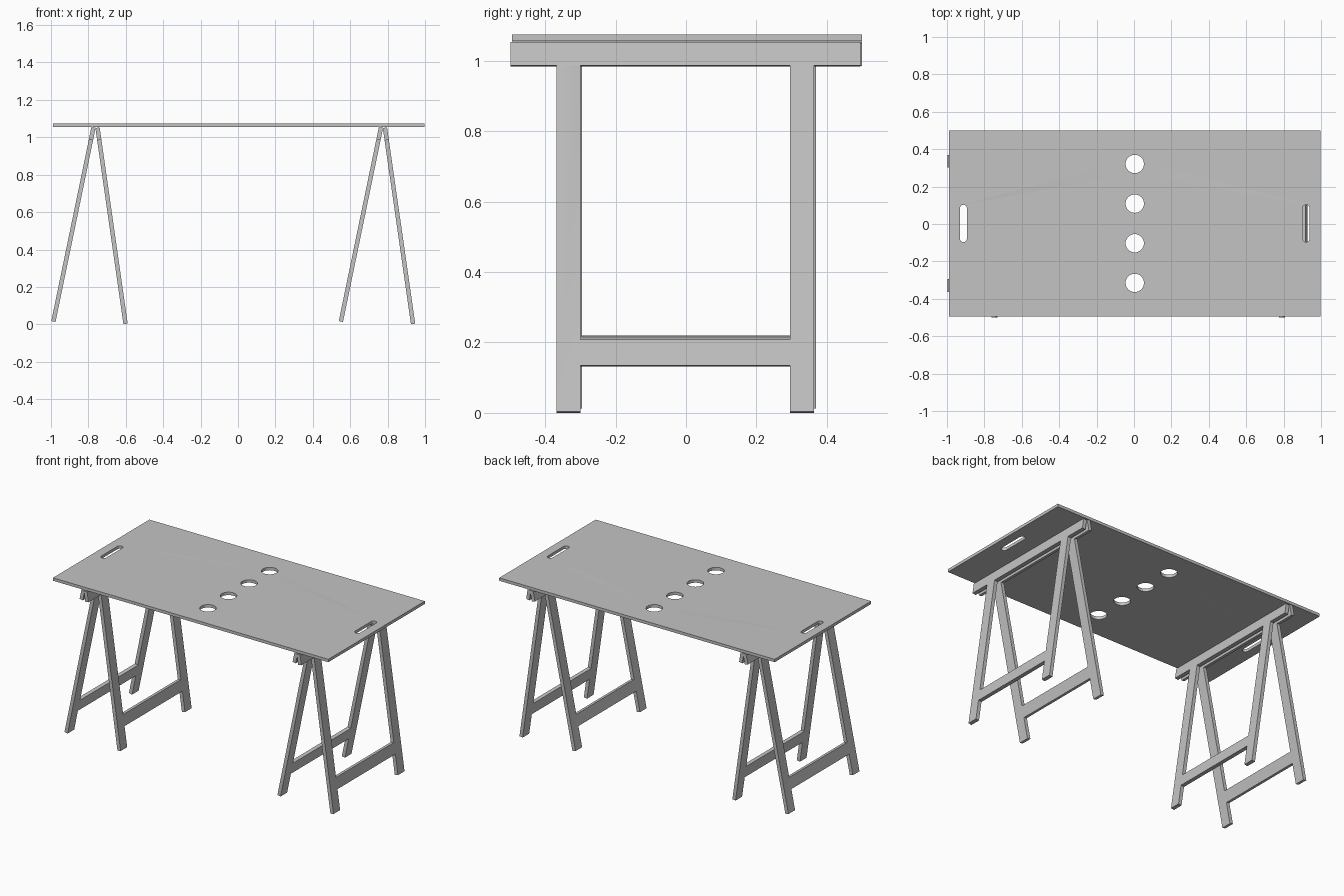
import bpy, bmesh, math
from mathutils import Matrix, Vector

cube = bpy.data.objects.get("Cube")
if cube:
    bpy.data.objects.remove(cube, do_unlink=True)

grey = bpy.data.materials.new("plain grey board")
grey.use_nodes = True
color = (0.55, 0.55, 0.55, 1)
grey.diffuse_color = color
grey.node_tree.nodes["Principled BSDF"].inputs["Base Color"].default_value = color


def board(name, loops, thickness, matrix):
    """Flat sheet cut from an outline plus inner holes."""
    curve = bpy.data.curves.new(name, "CURVE")
    curve.dimensions = "2D"
    curve.fill_mode = "BOTH"
    curve.extrude = thickness / 2
    for loop in loops:
        spline = curve.splines.new("POLY")
        spline.points.add(len(loop) - 1)
        for point, (x, y) in zip(spline.points, loop):
            point.co = (x, y, 0, 1)
        spline.use_cyclic_u = True
    obj = bpy.data.objects.new(name, curve)
    bpy.context.collection.objects.link(obj)
    bpy.ops.object.select_all(action="DESELECT")
    obj.select_set(True)
    bpy.context.view_layer.objects.active = obj
    bpy.ops.object.convert(target="MESH")
    obj = bpy.context.view_layer.objects.active
    # Weld the caps to the rim and place the sheet
    bm = bmesh.new()
    bm.from_mesh(obj.data)
    bmesh.ops.remove_doubles(bm, verts=bm.verts, dist=0.0001)
    bmesh.ops.recalc_face_normals(bm, faces=bm.faces)
    bm.transform(matrix)
    bm.to_mesh(obj.data)
    bm.free()
    obj.data.materials.clear()
    obj.data.materials.append(grey)
    bpy.ops.object.shade_smooth_by_angle(angle=math.radians(30))
    return obj


def rectangle(x0, x1, y0, y1):
    return [(x0, y0), (x1, y0), (x1, y1), (x0, y1)]


def rounded_slot(cx, cy, radius, half_straight, steps=48):
    """Circle, or a slot along y when half_straight is above zero."""
    points = []
    for i in range(steps):
        a = 2 * math.pi * (i + 0.5) / steps
        shift = math.copysign(half_straight, math.sin(a))
        points.append((cx + radius * math.cos(a), cy + shift + radius * math.sin(a)))
    return points


# Table top with four cable holes and two hand slots
mid_x, mid_y = 0.004, 0.003
holes = [rounded_slot(mid_x, mid_y + 0.212 * k, 0.049, 0) for k in (-1.5, -0.5, 0.5, 1.5)]
slots = [rounded_slot(mid_x + 0.916 * s, mid_y, 0.0185, 0.0815) for s in (-1, 1)]
outline = rectangle(mid_x - 0.994, mid_x + 0.994, mid_y - 0.497, mid_y + 0.497)
board("table_top", [outline] + holes + slots, 0.019, Matrix.Translation((0, 0, 1.0655)))

# Trestle panel: long top rail, two legs, low cross rail
LENGTH, RAIL, LOW, LOW_TOP = 1.06, 0.993, 0.133, 0.207
IN, OUT, END = 0.298, 0.366, 0.497
half = [(IN, LOW), (IN, 0), (OUT, 0), (OUT, RAIL), (END, RAIL), (END, LENGTH)]
panel = half + [(-x, y) for x, y in reversed(half)]
window = rectangle(-IN, IN, LOW_TOP, RAIL)


def trestle_panel(name, foot, top, shift_y):
    up = (Vector(top) - Vector(foot)).normalized()
    across = Vector((0, 1, 0))
    axes = Matrix((across, up, across.cross(up))).transposed().to_4x4()
    place = Matrix.Translation((foot[0], shift_y, foot[2])) @ axes
    board(name, [panel, window], 0.023, place)


# Two trestles, each a pair of leaning panels
for side, dx in (("right", 0), ("left", 1.537)):
    trestle_panel(side + "_trestle_wide_panel", (-0.987 + dx, 0, 0.015),
                  (-0.773 + dx, 0, 1.05), 0.003)
    trestle_panel(side + "_trestle_steep_panel", (-0.601 + dx, 0, 0.002),
                  (-0.751 + dx, 0, 1.05), -0.002)
